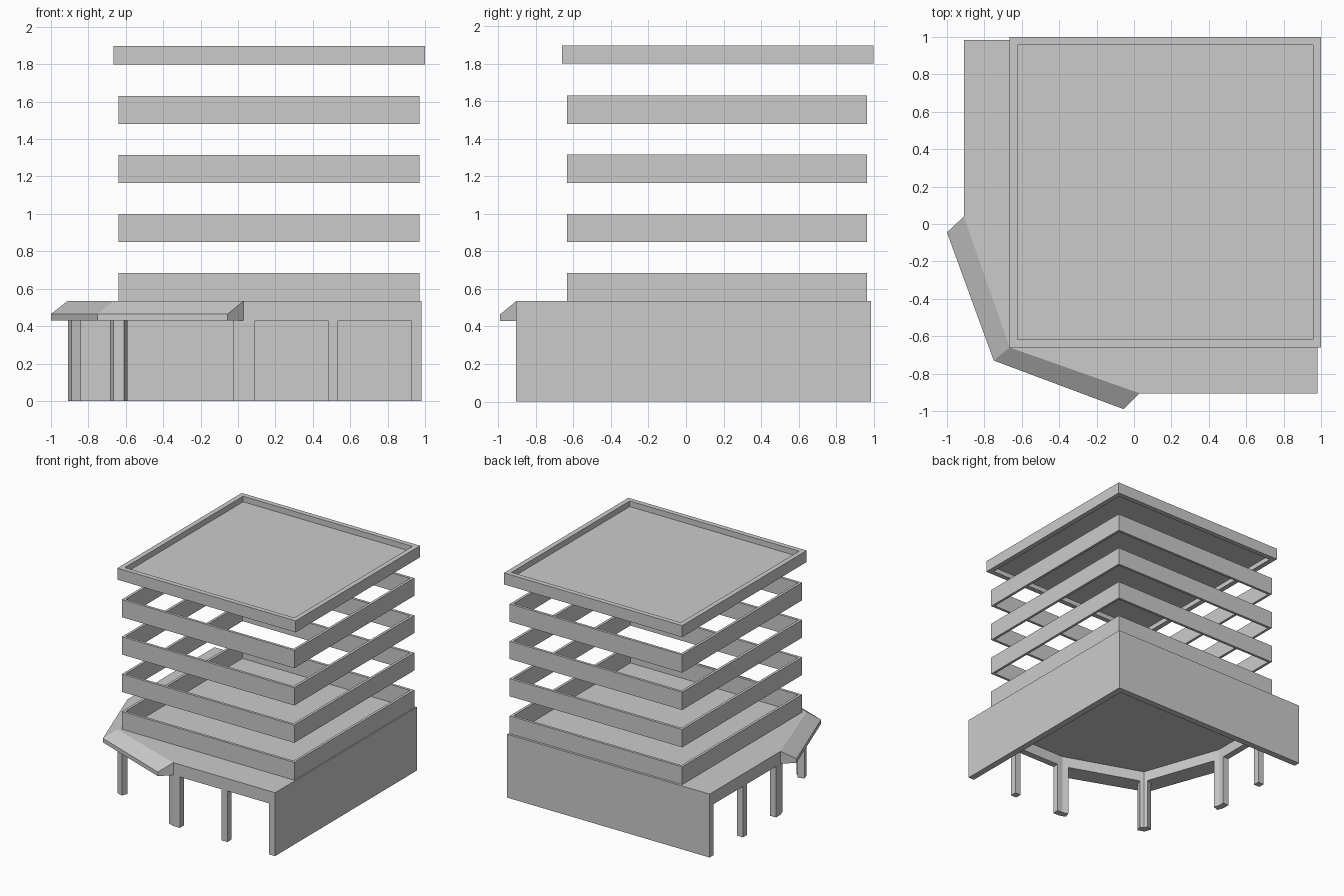
import bpy, bmesh
from mathutils import Vector

if "Cube" in bpy.data.objects:
    bpy.data.objects.remove(bpy.data.objects["Cube"])


def inset(path, t, closed):
    """Mitred offset of a path towards its left-hand side."""
    pts = [Vector(p) for p in path]
    n = len(pts)
    out = []
    for i, p in enumerate(pts):
        dirs = []
        if closed or i > 0:
            dirs.append((p - pts[i - 1]).normalized())
        if closed or i < n - 1:
            dirs.append((pts[(i + 1) % n] - p).normalized())
        normals = [Vector((-d.y, d.x)) for d in dirs]
        m = sum(normals, Vector((0, 0))).normalized()
        out.append(p + m * (t / m.dot(normals[0])))
    return out


def sweep(name, sections, closed=False):
    """Skin a list of matching cross-sections, capping open ends."""
    bm = bmesh.new()
    rows = [[bm.verts.new(co) for co in s] for s in sections]
    k = len(rows[0])
    for i in range(len(rows) if closed else len(rows) - 1):
        a, b = rows[i], rows[(i + 1) % len(rows)]
        for j in range(k):
            bm.faces.new((a[j], a[(j + 1) % k], b[(j + 1) % k], b[j]))
    if not closed:
        bm.faces.new(rows[0])
        bm.faces.new(rows[-1])
    bmesh.ops.recalc_face_normals(bm, faces=bm.faces)
    me = bpy.data.meshes.new(name)
    bm.to_mesh(me)
    bm.free()
    ob = bpy.data.objects.new(name, me)
    bpy.context.collection.objects.link(ob)
    return ob


def strip(name, path, t, z0, z1, closed=False):
    """Wall of thickness t standing inside a plan path."""
    inner = inset(path, t, closed)
    return sweep(name, [[(o[0], o[1], z0), (i.x, i.y, z0), (i.x, i.y, z1), (o[0], o[1], z1)]
                        for o, i in zip(path, inner)], closed)


def slab(name, outline, z0, z1):
    return sweep(name, [[(p[0], p[1], z) for p in outline] for z in (z0, z1)])


def rect(x0, y0, x1, y1):
    return [(x0, y0), (x1, y0), (x1, y1), (x0, y1)]


def toward(a, b, d):
    a, b = Vector(a), Vector(b)
    return tuple(a + (b - a).normalized() * d)


T = 0.055            # wall and pillar thickness
TOP, HEAD = 0.535, 0.43

# Ground floor footprint, counter-clockwise
FR, BR, BL = (0.98, -0.905), (0.98, 0.985), (-0.91, 0.985)
LB, CO, FB = (-0.91, 0.04), (-0.665, -0.66), (0.03, -0.905)
footprint = [FR, BR, BL, LB, CO, FB]

# Solid walls, open-side fascia and deck
strip("solid_walls", [FR, BR, BL], T, 0, TOP)
strip("fascia_beam", [(-0.91, 0.985 - T), LB, CO, FB, (0.98 - T, -0.905)], T, HEAD, TOP)
slab("deck", inset(footprint, T, True), 0.52, TOP)

# Bent pillars at the three front bends
for name, a, p, b in (("left_pillar", BL, LB, CO),
                      ("corner_pillar", LB, CO, FB),
                      ("front_pillar", CO, FB, FR)):
    strip(name, [toward(p, a, 0.06), p, toward(p, b, 0.06)], T, 0, HEAD)

# Square pillars midway along the straight openings
strip("left_square_pillar", [(-0.91, 0.54), (-0.91, 0.54 - T)], T, 0, HEAD)
strip("front_square_pillar", [(0.48, -0.905), (0.48 + T, -0.905)], T, 0, HEAD)

# Sloping canopy around the entrance corner
canopy_edge = [(-1.0, -0.045), (-0.75, -0.73), (-0.055, -0.99)]
sweep("canopy", [[(i[0], i[1], TOP), (i[0], i[1], HEAD), (o[0], o[1], HEAD), (o[0], o[1], 0.465)]
                 for i, o in zip([LB, CO, FB], canopy_edge)])

# Upper floor bands
for n in range(4):
    z = TOP + 0.315 * n
    strip(f"floor_band_{n + 1}", rect(-0.64, -0.635, 0.97, 0.965), 0.022, z, z + 0.15, True)

# Roof rim with recessed panel
roof = rect(-0.665, -0.66, 1.0, 1.0)
strip("roof_rim", roof, 0.042, 1.80, 1.897, True)
slab("roof_panel", inset(roof, 0.042, True), 1.84, 1.85)
